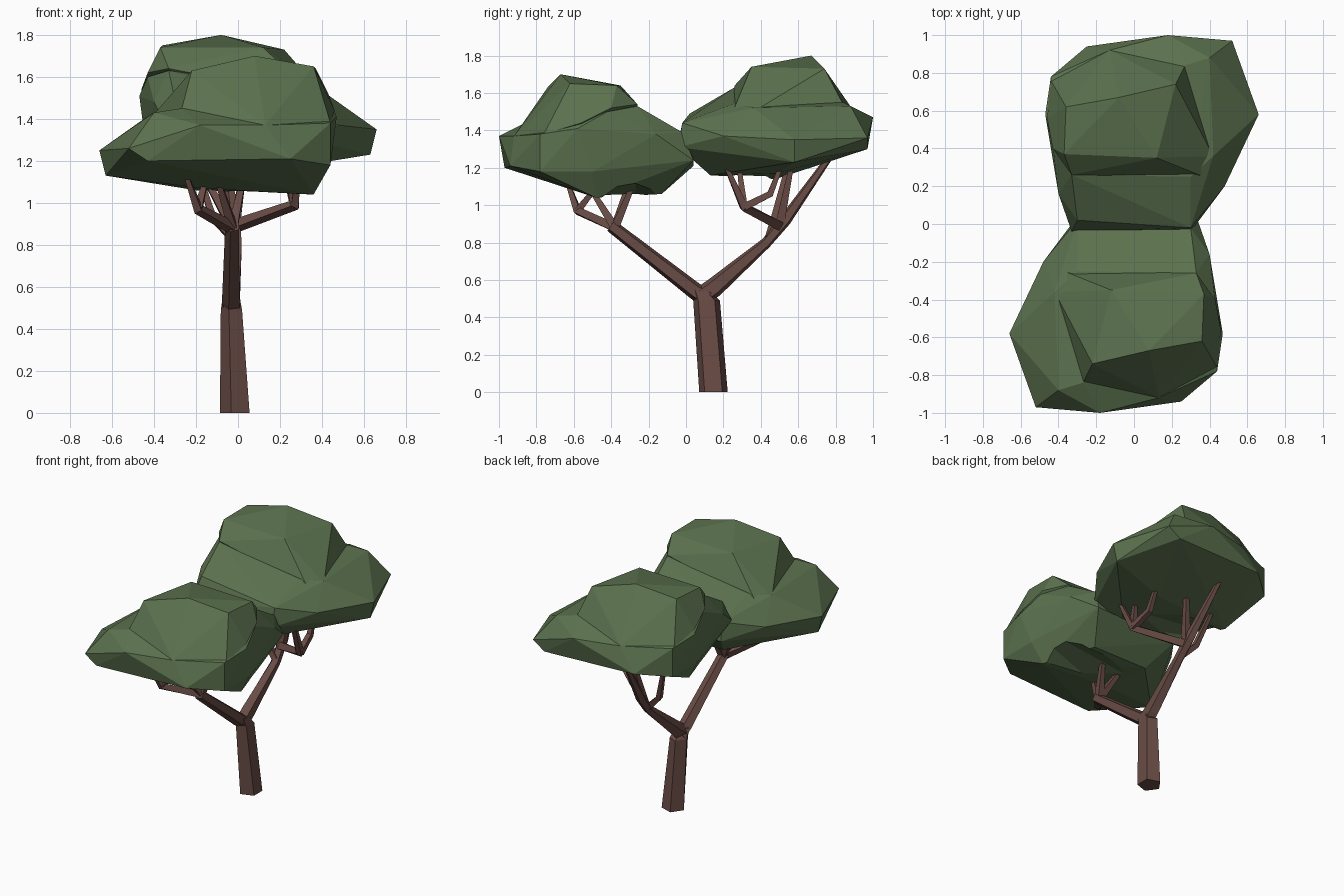
import bpy, bmesh, math
from mathutils import Vector, Matrix

if "Cube" in bpy.data.objects:
    bpy.data.objects.remove(bpy.data.objects["Cube"])


def material(name, rgb):
    m = bpy.data.materials.new(name)
    m.diffuse_color = (*rgb, 1)
    m.use_nodes = True
    m.node_tree.nodes["Principled BSDF"].inputs["Base Color"].default_value = m.diffuse_color
    return m


BARK = material("bark brown", (0.14, 0.071, 0.06))
LEAF = material("leaf green", (0.105, 0.167, 0.077))


def make_object(name, bm, mat):
    bmesh.ops.recalc_face_normals(bm, faces=bm.faces)
    me = bpy.data.meshes.new(name)
    bm.to_mesh(me)
    bm.free()
    me.materials.append(mat)
    ob = bpy.data.objects.new(name, me)
    bpy.context.collection.objects.link(ob)
    return ob


def limb(name, path, sides=5, flat=False):
    """Tapered faceted tube; path holds (x, y, z, radius[, x radius])."""
    bm = bmesh.new()
    pts = [Vector(p[:3]) for p in path]
    rings = []
    for i, p in enumerate(pts):
        t = (pts[min(i + 1, len(pts) - 1)] - pts[max(i - 1, 0)]).normalized()
        if flat:
            t = Vector((0, 0, 1))
        u = (Vector((1, 0, 0)) - t * t.x).normalized()
        v = t.cross(u)
        ru, rv = path[i][-1], path[i][3]
        ring = []
        for k in range(sides):
            a = 2 * math.pi * (k + 0.5) / sides
            ring.append(bm.verts.new(p + u * ru * math.cos(a) + v * rv * math.sin(a)))
        rings.append(ring)
    for a, b in zip(rings, rings[1:]):
        for k in range(sides):
            n = (k + 1) % sides
            bm.faces.new((a[k], a[n], b[n], b[k]))
    bm.faces.new(rings[0])
    bm.faces.new(rings[-1])
    return make_object(name, bm, BARK)


def hull(name, points):
    bm = bmesh.new()
    for p in points:
        bm.verts.new(p)
    res = bmesh.ops.convex_hull(bm, input=bm.verts)
    junk = {g for g in res["geom_interior"] + res["geom_unused"]
            if isinstance(g, bmesh.types.BMVert)}
    bmesh.ops.delete(bm, geom=list(junk), context="VERTS")
    return make_object(name, bm, LEAF)


# Crown: broad lower mass and a raised dome
LOWER = [
    (0.36, -0.48, 1.04), (-0.18, -0.48, 1.07), (0.22, -0.13, 1.06), (-0.2, -0.13, 1.06),
    (-0.63, -0.58, 1.13), (-0.43, -0.97, 1.20), (0.25, -0.94, 1.21), (0.44, -0.78, 1.18),
    (0.44, -0.50, 1.18), (0.33, 0.04, 1.24), (-0.30, 0.04, 1.21),
    (-0.66, -0.58, 1.25), (-0.52, -0.97, 1.26), (-0.18, -1.0, 1.37), (0.13, -0.92, 1.37),
    (0.44, -0.78, 1.38), (0.47, -0.58, 1.41), (0.40, -0.16, 1.38), (0.30, -0.02, 1.39),
    (-0.30, 0.02, 1.34), (-0.48, -0.20, 1.27),
    (-0.40, -0.88, 1.43), (-0.27, -0.84, 1.45), (-0.42, -0.36, 1.42), (-0.30, -0.25, 1.44),
    (0.43, -0.42, 1.50), (0.33, -0.26, 1.53),
]
DOME = [
    (0.08, -0.67, 1.70), (-0.22, -0.74, 1.63), (0.36, -0.62, 1.65), (0.37, -0.37, 1.64),
    (-0.12, -0.35, 1.64), (-0.27, -0.84, 1.44), (0.13, -0.92, 1.37), (0.44, -0.76, 1.38),
    (0.46, -0.56, 1.44), (0.43, -0.40, 1.52), (0.33, -0.26, 1.54), (-0.37, -0.25, 1.40),
    (-0.42, -0.36, 1.40), (0.0, -0.5, 1.2),
]
crown = hull("front_crown", LOWER)
dome = hull("crown_dome", DOME)
# Shallow valley under the right edge, fading out toward the left
valley = hull("underside_valley", [(0.8, -0.48, 1.02), (0.8, -0.27, 1.17), (0.8, -0.13, 1.02),
                                   (-0.15, -0.48, 1.02), (-0.15, -0.27, 1.06),
                                   (-0.15, -0.13, 1.02)])
for helper, op in ((dome, "UNION"), (valley, "DIFFERENCE")):
    mod = crown.modifiers.new(op.lower(), "BOOLEAN")
    mod.operation, mod.solver, mod.object = op, "EXACT", helper
bpy.context.view_layer.update()
dg = bpy.context.evaluated_depsgraph_get()
crown_mesh = bpy.data.meshes.new_from_object(crown.evaluated_get(dg))
crown.modifiers.clear()
crown.data = crown_mesh
for helper in (dome, valley):
    bpy.data.objects.remove(helper)

# Back crown: the same mass turned half round and lifted
back = bpy.data.objects.new("back_crown", crown_mesh.copy())
bpy.context.collection.objects.link(back)
back.data.transform(Matrix.Translation((0, 0, 0.1)) @ Matrix.Rotation(math.pi, 4, "Z"))

# Trunk
limb("trunk", [(-0.008, 0.147, 0, 0.08, 0.078), (-0.026, 0.11, 0.49, 0.075, 0.056),
               (-0.028, 0.075, 0.55, 0.045, 0.045)], 5, True)

# Main boughs
limb("front_bough", [(-0.028, 0.12, 0.50, 0.055, 0.05), (-0.03, 0.05, 0.54, 0.048, 0.046),
                     (-0.025, -0.40, 0.89, 0.036)])
limb("back_bough", [(-0.028, 0.08, 0.51, 0.055, 0.048), (-0.028, 0.15, 0.56, 0.055, 0.046),
                    (-0.01, 0.43, 0.80, 0.03, 0.034), (-0.02, 0.53, 0.92, 0.034),
                    (-0.07, 0.77, 1.26, 0.018)])

# Front twigs
FN = (-0.025, -0.38, 0.88, 0.032)
F2 = (-0.19, -0.58, 0.97, 0.027)
limb("front_twig_a", [FN, F2, (-0.25, -0.64, 1.14, 0.014)], 4)
limb("front_twig_b", [F2, (-0.15, -0.46, 1.12, 0.014)], 4)
limb("front_twig_c", [FN, (-0.10, -0.53, 1.12, 0.016)], 4)
limb("front_twig_d", [FN, (0.03, -0.27, 1.14, 0.016)], 4)
limb("front_twig_e", [FN, (-0.17, -0.30, 1.14, 0.016)], 4)

# Back twigs
BN = (-0.015, 0.50, 0.89, 0.034)
B2 = (0.27, 0.31, 0.99, 0.028)
limb("back_twig_a", [BN, B2, (0.30, 0.20, 1.24, 0.014)], 4)
limb("back_twig_b", [B2, (0.22, 0.28, 1.24, 0.014)], 4)
limb("back_twig_c", [B2, (0.25, 0.45, 1.06, 0.024), (0.24, 0.52, 1.24, 0.014)], 4)
limb("back_twig_d", [BN, (0.04, 0.57, 1.24, 0.016)], 4)
limb("back_twig_e", [(-0.01, 0.44, 0.82, 0.028), (-0.12, 0.47, 0.93, 0.024),
                     (-0.22, 0.55, 1.24, 0.014)], 4)
